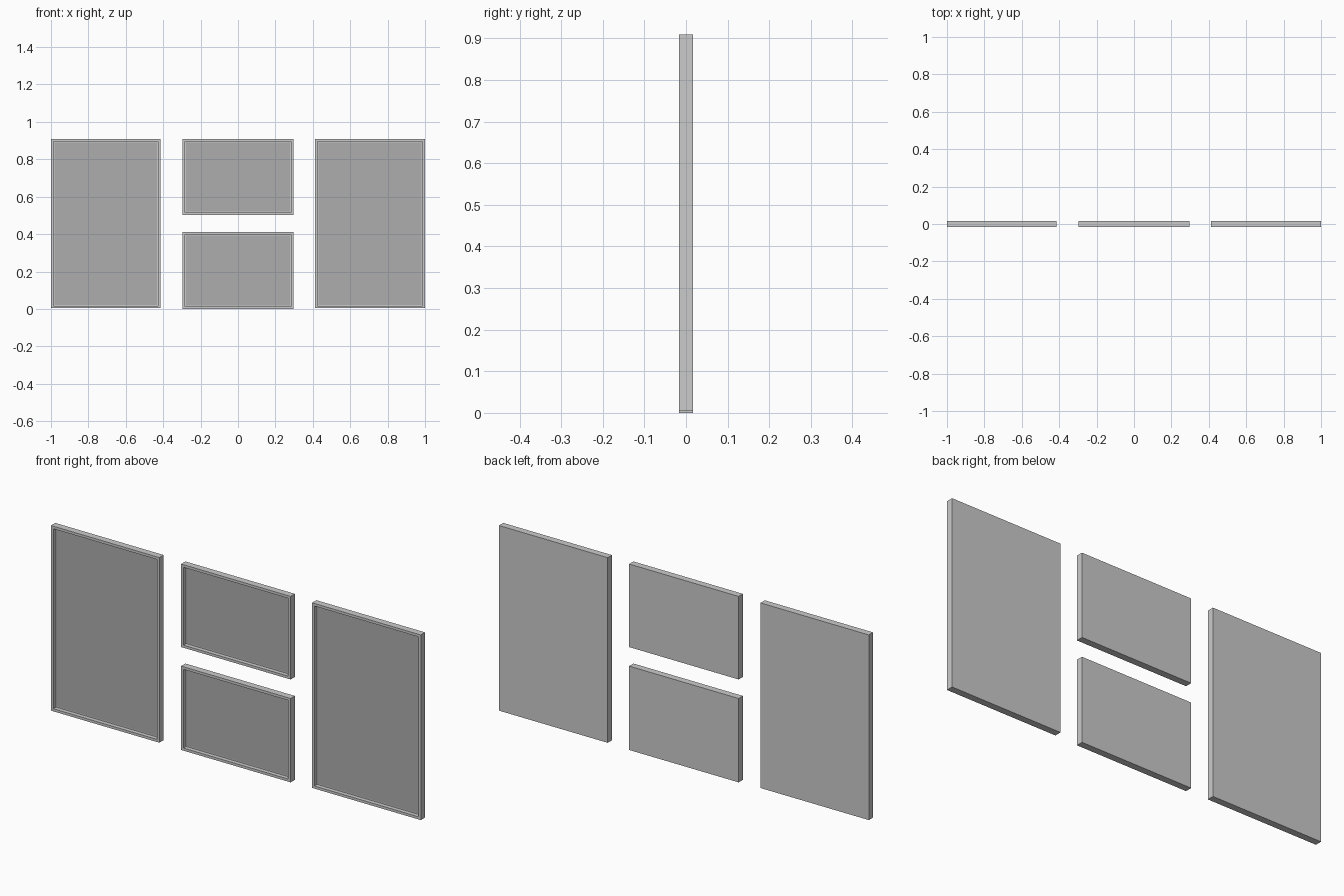
import bpy, bmesh

if "Cube" in bpy.data.objects:
    bpy.data.objects.remove(bpy.data.objects["Cube"])

FRONT, BACK = -0.0165, 0.0165
RECESS = 0.004      # y of the picture surface
RIM = 0.018


def finish(bm, name, color=None):
    mesh = bpy.data.meshes.new(name)
    bm.to_mesh(mesh)
    bm.free()
    obj = bpy.data.objects.new(name, mesh)
    bpy.context.collection.objects.link(obj)
    if color:
        mat = bpy.data.materials.new(name)
        mat.diffuse_color = color
        mat.use_nodes = True
        mat.node_tree.nodes["Principled BSDF"].inputs["Base Color"].default_value = mat.diffuse_color
        mesh.materials.append(mat)
    return obj


def rect(bm, x0, x1, z0, z1, y):
    pts = [(x0, y, z0), (x1, y, z0), (x1, y, z1), (x0, y, z1)]
    return bm.faces.new([bm.verts.new(p) for p in pts])


def framed_picture(name, x0, x1, z0, z1):
    # Frame: solid slab with its front face inset and sunk
    bm = bmesh.new()
    front = rect(bm, x0, x1, z0, z1, FRONT)
    ext = bmesh.ops.extrude_face_region(bm, geom=[front], use_keep_orig=True)
    for v in ext["geom"]:
        if isinstance(v, bmesh.types.BMVert):
            v.co.y = BACK
    bmesh.ops.recalc_face_normals(bm, faces=bm.faces)
    bmesh.ops.inset_region(bm, faces=[front], thickness=RIM)
    sunk = bmesh.ops.extrude_discrete_faces(bm, faces=[front])["faces"][0]
    for v in sunk.verts:
        v.co.y = RECESS
    finish(bm, name + "_frame")

    # Picture: dark sheet lying in the recess
    bm = bmesh.new()
    rect(bm, x0 + RIM, x1 - RIM, z0 + RIM, z1 - RIM, RECESS - 0.001)
    finish(bm, name + "_picture", (0.42, 0.42, 0.42, 1))


# Tall pictures on both sides, two small ones stacked between
framed_picture("left", -1.0, -0.414, 0.004, 0.909)
framed_picture("right", 0.412, 1.0, 0.004, 0.909)
framed_picture("upper_middle", -0.296, 0.296, 0.503, 0.909)
framed_picture("lower_middle", -0.296, 0.296, 0.0, 0.41)
